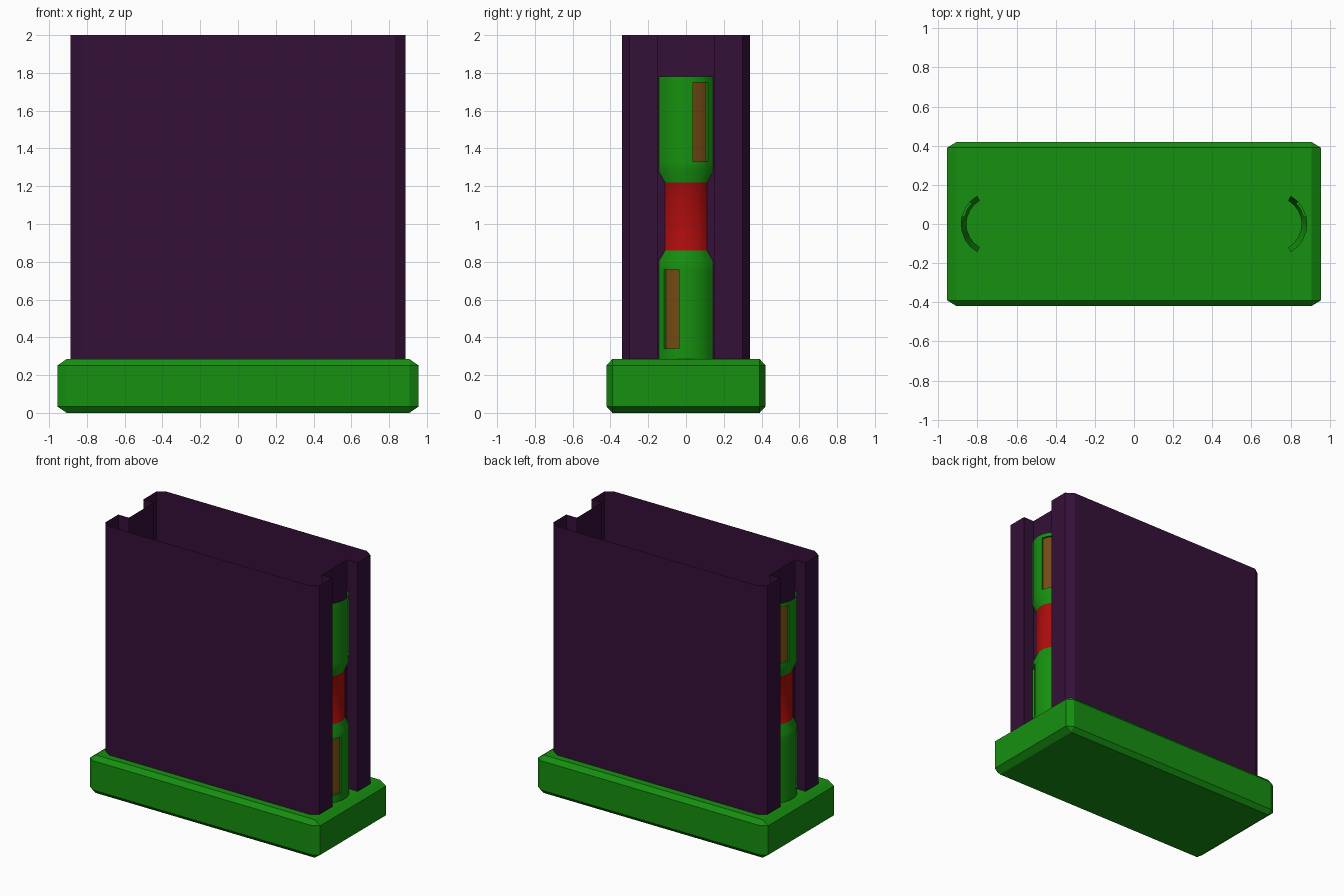
import bpy, bmesh
from math import sin, cos, radians
from mathutils import Vector

if "Cube" in bpy.data.objects:
    bpy.data.objects.remove(bpy.data.objects["Cube"])


def material(name, rgb):
    m = bpy.data.materials.new(name)
    m.diffuse_color = (*rgb, 1)
    m.use_nodes = True
    m.node_tree.nodes["Principled BSDF"].inputs["Base Color"].default_value = m.diffuse_color
    return m


GREEN = material("green", (0.008, 0.28, 0.005))
PURPLE = material("dark_purple", (0.035, 0.005, 0.04))
RED = material("red", (0.42, 0.004, 0.004))
BROWN = material("brown", (0.18, 0.07, 0.007))


def finish(bm, name, mats):
    me = bpy.data.meshes.new(name)
    bm.to_mesh(me)
    bm.free()
    ob = bpy.data.objects.new(name, me)
    bpy.context.collection.objects.link(ob)
    for m in mats:
        me.materials.append(m)
    return ob


# Base: block with chamfered edges, as the hull of its corner points
X, Y, Z = 0.955, 0.42, 0.1425
bx, by, bz = 0.048, 0.03, 0.033
bm = bmesh.new()
for sx in (-1, 1):
    for sy in (-1, 1):
        for sz in (-1, 1):
            for p in ((X, Y - by, Z - bz), (X - bx, Y, Z - bz), (X - bx, Y - by, Z)):
                bm.verts.new((sx * p[0], sy * p[1], sz * p[2] + Z))
bmesh.ops.convex_hull(bm, input=bm.verts[:])
bmesh.ops.dissolve_limit(bm, angle_limit=0.01, verts=bm.verts[:], edges=bm.edges[:])
bmesh.ops.recalc_face_normals(bm, faces=bm.faces[:])
finish(bm, "base", [GREEN])

# Casing: thin open-topped wall with chamfered corners and a groove in each end
quarter = [(0.80, 0.15), (0.888, 0.15), (0.888, 0.30), (0.83, 0.34)]
loop = quarter + [(-x, y) for x, y in reversed(quarter)]
loop += [(-x, -y) for x, y in loop]
bm = bmesh.new()
low = [bm.verts.new((x, y, 0.28)) for x, y in loop]
high = [bm.verts.new((x, y, 2.0)) for x, y in loop]
for i in range(len(loop)):
    j = (i + 1) % len(loop)
    bm.faces.new((low[i], low[j], high[j], high[i]))
finish(bm, "casing", [PURPLE])

# End columns: curved strips with a narrower red waist and two sunken panels
AXIS, WIDE, SLIM, DEPTH = 0.719, 0.166, 0.138, 0.014
angles = [-60, -44, -30, -13, 0, 13, 30, 44, 60]
rows = [(0.28, WIDE), (0.34, WIDE), (0.76, WIDE), (0.80, WIDE), (0.86, SLIM),
        (1.22, SLIM), (1.28, WIDE), (1.33, WIDE), (1.75, WIDE), (1.78, WIDE)]
bm = bmesh.new()
grid = [[bm.verts.new((AXIS + r * cos(radians(a)), r * sin(radians(a)), z))
         for a in angles] for z, r in rows]
panels = {(1, 1): 0, (1, 2): 0, (7, 5): 1, (7, 6): 1}
sunk = ([], [])
for i in range(len(rows) - 1):
    for j in range(len(angles) - 1):
        f = bm.faces.new((grid[i][j], grid[i][j + 1], grid[i + 1][j + 1], grid[i + 1][j]))
        f.material_index = 1 if i == 4 else 0
        if (i, j) in panels:
            sunk[panels[i, j]].append(f)
for faces in sunk:
    geom = bmesh.ops.extrude_face_region(bm, geom=faces)["geom"]
    bmesh.ops.delete(bm, geom=[f for f in faces if f.is_valid], context="FACES")
    for g in geom:
        if isinstance(g, bmesh.types.BMVert):
            g.co -= Vector((g.co.x - AXIS, g.co.y, 0)).normalized() * DEPTH
        elif isinstance(g, bmesh.types.BMFace):
            g.material_index = 2
column = finish(bm, "end_columns", [GREEN, RED, BROWN])
mirror = column.modifiers.new("mirror", "MIRROR")
mirror.use_mirror_merge = False
bpy.context.view_layer.objects.active = column
column.select_set(True)
bpy.ops.object.shade_smooth_by_angle(angle=radians(35))
